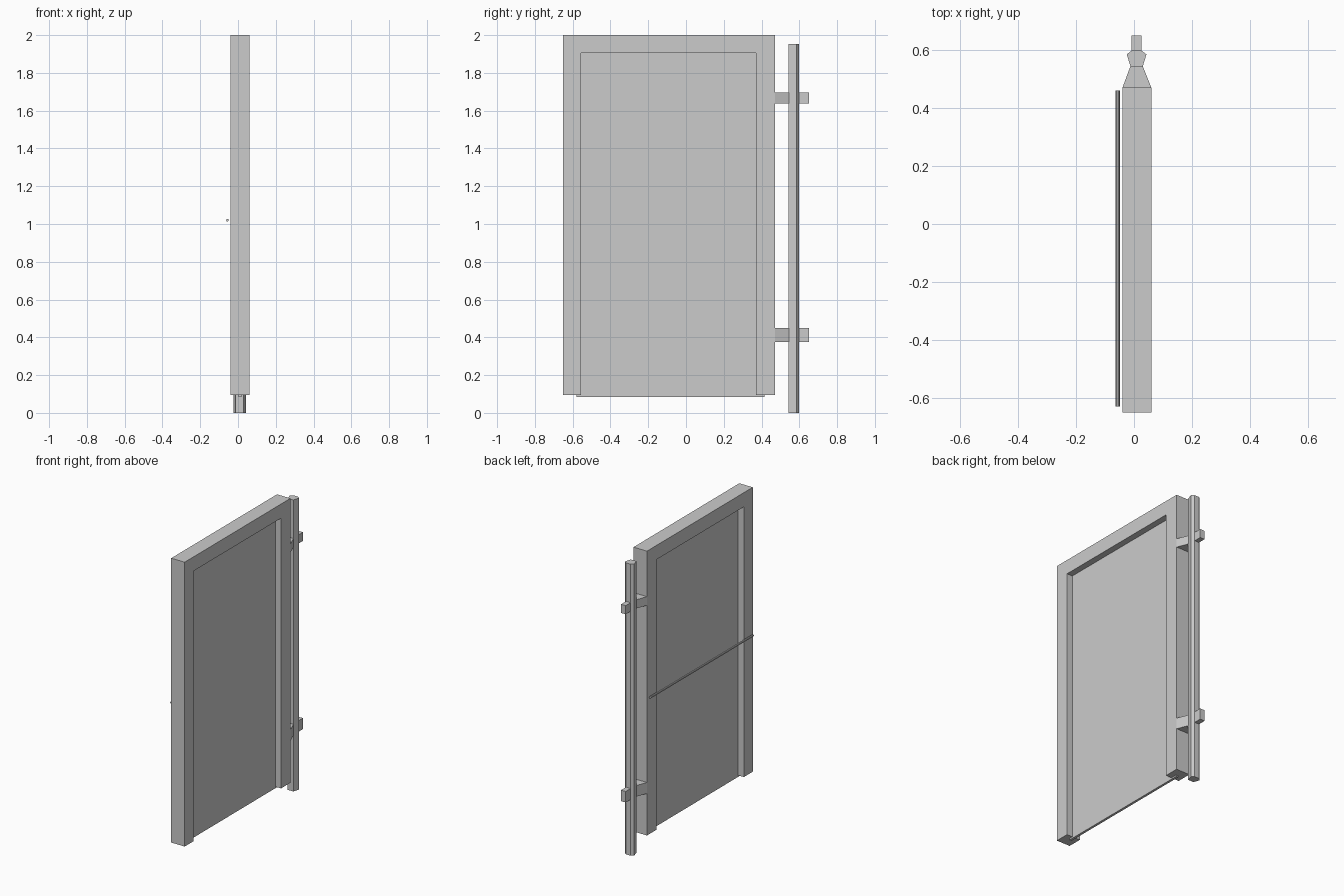
import bpy
import bmesh

cube = bpy.data.objects.get("Cube")
if cube:
    bpy.data.objects.remove(cube, do_unlink=True)

grey = bpy.data.materials.new("plain grey")
grey.use_nodes = True
grey.diffuse_color = (0.6, 0.6, 0.6, 1)
grey.node_tree.nodes["Principled BSDF"].inputs["Base Color"].default_value = (0.6, 0.6, 0.6, 1)


def prism(name, profile, axis, low, high):
    """Extrude a flat outline along x or z."""
    def place(a, b, h):
        return (h, a, b) if axis == "x" else (a, b, h)
    bm = bmesh.new()
    base = bm.faces.new([bm.verts.new(place(a, b, low)) for a, b in profile])
    result = bmesh.ops.extrude_face_region(bm, geom=[base])
    for v in result["geom"]:
        if isinstance(v, bmesh.types.BMVert):
            v.co["xyz".index(axis)] = high
    bmesh.ops.recalc_face_normals(bm, faces=bm.faces)
    mesh = bpy.data.meshes.new(name)
    bm.to_mesh(mesh)
    bm.free()
    mesh.materials.append(grey)
    obj = bpy.data.objects.new(name, mesh)
    bpy.context.collection.objects.link(obj)
    return obj


def rect(a0, a1, b0, b1):
    return [(a0, b0), (a1, b0), (a1, b1), (a0, b1)]


# Door surround, open at the bottom, with the thin panel set in its middle
prism("door_frame", [(-0.65, 0.095), (-0.65, 2), (0.47, 2), (0.47, 0.095),
                     (0.37, 0.095), (0.37, 1.905), (-0.555, 1.905), (-0.555, 0.095)],
      "x", -0.04, 0.06)
prism("door_panel", rect(-0.58, 0.415, 0.085, 1.93), "x", 0.002, 0.018)

# Horizontal push bar
bpy.ops.mesh.primitive_cylinder_add(vertices=8, radius=0.007, depth=1.09,
                                    location=(-0.056, -0.085, 1.02),
                                    rotation=(1.5708, 0, 0))
bar = bpy.context.object
bar.name = "push_bar"
bar.data.materials.append(grey)

# Faceted hinge post
prism("hinge_post", [(-0.012, 0.543), (0.03, 0.543), (0.043, 0.585),
                     (0.026, 0.598), (-0.008, 0.598), (-0.025, 0.585)], "z", 0, 1.953)

# Tapered hinge arms and the blocks behind the post
for label, low, high in (("lower", 0.376, 0.45), ("upper", 1.637, 1.695)):
    prism(label + "_hinge_arm", [(-0.04, 0.47), (0.06, 0.47), (0.03, 0.545), (-0.012, 0.545)],
          "z", low, high)
    prism(label + "_hinge_block", rect(-0.008, 0.026, 0.596, 0.65), "z", low, high)
